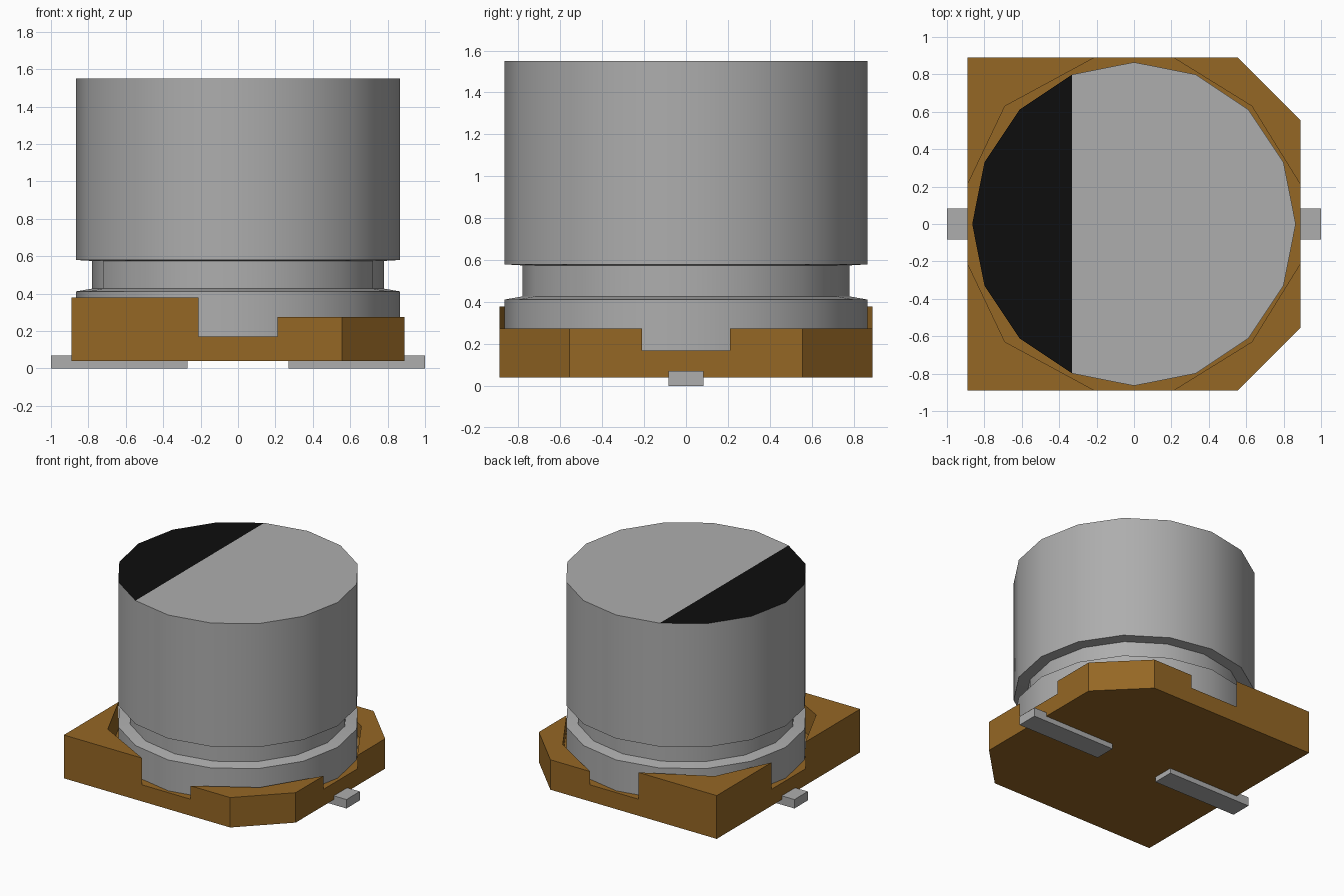
import bpy, bmesh, math

cube = bpy.data.objects.get("Cube")
if cube:
    bpy.data.objects.remove(cube, do_unlink=True)


def material(name, rgb):
    mat = bpy.data.materials.new(name)
    mat.use_nodes = True
    mat.diffuse_color = (*rgb, 1)
    mat.node_tree.nodes["Principled BSDF"].inputs["Base Color"].default_value = (*rgb, 1)
    return mat


METAL = material("grey metal", (0.42, 0.42, 0.42))
BLACK = material("black marking", (0.004, 0.004, 0.004))
BROWN = material("brown plastic", (0.30, 0.135, 0.018))


def finish(name, bm, *mats):
    bmesh.ops.remove_doubles(bm, verts=bm.verts, dist=1e-5)
    bmesh.ops.recalc_face_normals(bm, faces=bm.faces)
    mesh = bpy.data.meshes.new(name)
    bm.to_mesh(mesh)
    bm.free()
    for mat in mats:
        mesh.materials.append(mat)
    obj = bpy.data.objects.new(name, mesh)
    bpy.context.collection.objects.link(obj)
    return obj


def flat(bm, pts, z):
    return bm.faces.new([bm.verts.new((x, y, z)) for x, y in pts])


def walls(bm, pts, z0, z1):
    for (ax, ay), (bx, by) in zip(pts, pts[1:] + pts[:1]):
        bm.faces.new([bm.verts.new(p) for p in
                      ((ax, ay, z0), (bx, by, z0), (bx, by, z1), (ax, ay, z1))])


# Base: floor plate with four raised corners, the +x ones chamfered and lower
W, C, N = 0.89, 0.555, 0.21          # half width, chamfer start, notch half width
FLOOR, Z0 = 0.17, 0.04
right = dict(outer=[(N, W), (C, W), (W, C), (W, N)], inner=(0.63, 0.63), top=0.275)
left = dict(outer=[(-N, W), (-W, W), (-W, N)], inner=(-0.69, 0.63), top=0.38)
mirror = lambda pts: [(x, -y) for x, y in pts]

bm = bmesh.new()
outline, seat = [], []
# corners in order round the base, starting at the back right
for part, flip, rev in ((right, False, True), (left, False, False),
                        (left, True, True), (right, True, False)):
    outer = mirror(part["outer"]) if flip else list(part["outer"])
    inner = mirror([part["inner"]])[0] if flip else part["inner"]
    if rev:
        outer.reverse()
    loop = outer + [inner]
    walls(bm, loop, FLOOR, part["top"])
    flat(bm, loop, part["top"])
    outline += outer
    seat += [outer[0], inner, outer[-1]]
flat(bm, seat, FLOOR)
walls(bm, outline, Z0, FLOOR)
flat(bm, outline, Z0)
finish("base", bm, BROWN)

# Can: sixteen-sided body with a crimped groove; the top is split for the marking
R, GROOVE, SIDES = 0.865, 0.78, 16
profile = [(R, FLOOR), (R, 0.412), (GROOVE, 0.427), (GROOVE, 0.575), (R, 0.58), (R, 1.55)]
ring = [(math.cos(2 * math.pi * i / SIDES), math.sin(2 * math.pi * i / SIDES))
        for i in range(SIDES)]
bm = bmesh.new()
rows = [[bm.verts.new((r * x, r * y, z)) for x, y in ring] for r, z in profile]
for lo, hi in zip(rows, rows[1:]):
    for i in range(SIDES):
        j = (i + 1) % SIDES
        bm.faces.new((lo[i], lo[j], hi[j], hi[i]))
bm.faces.new(rows[0][::-1])
top = rows[-1]
bm.faces.new(top[11:] + top[:6])
bm.faces.new(top[5:12]).material_index = 1
can = finish("can", bm, METAL, BLACK)
bpy.ops.object.select_all(action="DESELECT")
can.select_set(True)
bpy.context.view_layer.objects.active = can
bpy.ops.object.shade_smooth_by_angle(angle=math.radians(30))

# Leads: flat strips under the base
for name, s in (("left_lead", 1), ("right_lead", -1)):
    bm = bmesh.new()
    strip = [(s * 0.27, -0.083), (s, -0.083), (s, 0.083), (s * 0.27, 0.083)]
    walls(bm, strip, 0, 0.07)
    flat(bm, strip, 0)
    flat(bm, strip, 0.07)
    finish(name, bm, METAL)
